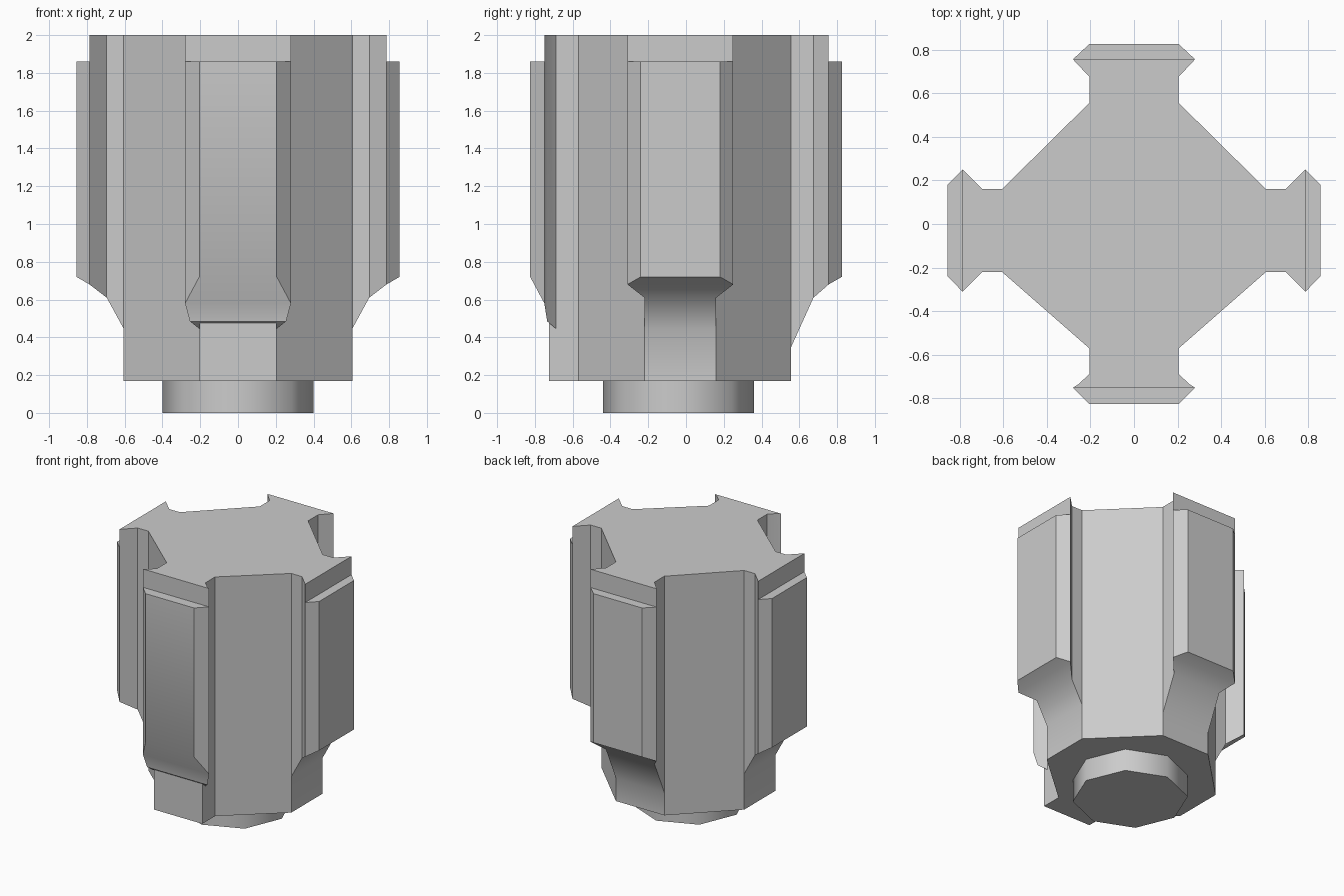
import bpy, bmesh, math

if "Cube" in bpy.data.objects:
    bpy.data.objects.remove(bpy.data.objects["Cube"])

TOP, LEDGE, BASE = 2.0, 1.86, 0.17
CY = -0.03  # side arms sit slightly forward


def face(bm, pts):
    bm.faces.new([bm.verts.new(p) for p in pts])


def loft(bm, place, rows, top, cap=False):
    """Skin rows of (reach, half width, bottom height) along one arm."""
    for (r0, w0, z0), (r1, w1, z1) in zip(rows, rows[1:]):
        for s in (-1, 1):
            face(bm, [place(r0, s * w0, z0), place(r1, s * w1, z1),
                      place(r1, s * w1, top), place(r0, s * w0, top)])
        for a, b in ((z0, z1), (top, top)):
            face(bm, [place(r0, -w0, a), place(r1, -w1, b),
                      place(r1, w1, b), place(r0, w0, a)])
    if cap:
        r, w, z = rows[-1]
        face(bm, [place(r, -w, z), place(r, w, z), place(r, w, top), place(r, -w, top)])


def arm(bm, place, inner, outer):
    loft(bm, place, inner, TOP)
    loft(bm, place, [inner[-1], outer], LEDGE, cap=True)
    r, w, _ = inner[-1]
    face(bm, [place(r, -w, LEDGE), place(r, w, LEDGE), place(r, w, TOP), place(r, -w, TOP)])


def finish(bm, name, angle):
    bmesh.ops.remove_doubles(bm, verts=bm.verts, dist=0.0005)
    bmesh.ops.recalc_face_normals(bm, faces=bm.faces)
    me = bpy.data.meshes.new(name)
    bm.to_mesh(me)
    bm.free()
    ob = bpy.data.objects.new(name, me)
    bpy.context.collection.objects.link(ob)
    bpy.ops.object.select_all(action='DESELECT')
    ob.select_set(True)
    bpy.context.view_layer.objects.active = ob
    bpy.ops.object.shade_smooth_by_angle(angle=math.radians(angle))


def right(r, w, z): return (r, CY + w, z)
def left(r, w, z): return (-r, CY + w, z)
def back(r, w, z): return (w, r, z)
def front(r, w, z): return (w, -r, z)


bm = bmesh.new()

# Core: eight-sided prism, open where the arms join
ring = [(0.605, CY - 0.19), (0.605, CY + 0.19), (0.205, 0.555), (-0.205, 0.555),
        (-0.605, CY + 0.19), (-0.605, CY - 0.19), (-0.205, -0.57), (0.205, -0.57)]
for z in (BASE, TOP):
    face(bm, [(x, y, z) for x, y in ring])
wall_top = {0: 0.445, 2: 0.345, 4: 0.445}
for i in range(8):
    if i == 6:
        continue
    (ax, ay), (bx, by) = ring[i], ring[(i + 1) % 8]
    t = wall_top.get(i, TOP)
    face(bm, [(ax, ay, BASE), (bx, by, BASE), (bx, by, t), (ax, ay, t)])

# Side arms with flared flanges
for place in (right, left):
    arm(bm, place, [(0.605, 0.19, 0.445), (0.695, 0.19, 0.61), (0.786, 0.28, 0.68)],
        (0.855, 0.21, 0.72))

# Back arm
arm(bm, back, [(0.555, 0.205, 0.345), (0.675, 0.205, 0.61), (0.755, 0.28, 0.68)],
    (0.825, 0.205, 0.72))

# Front arm: neck to the base, flange, and foot below the flange
loft(bm, front, [(0.57, 0.205, BASE), (0.688, 0.205, BASE)], TOP)
arm(bm, front, [(0.688, 0.205, 0.445), (0.735, 0.255, 0.485), (0.75, 0.28, 0.58)],
    (0.825, 0.205, 0.72))
loft(bm, front, [(0.688, 0.205, BASE), (0.725, 0.205, BASE)], 0.476, cap=True)
finish(bm, "fluted_body", 31)

# Base plug
bm = bmesh.new()
bmesh.ops.create_cone(bm, cap_ends=True, segments=8, radius1=0.4, radius2=0.4, depth=BASE)
bmesh.ops.translate(bm, verts=bm.verts, vec=(0, -0.04, BASE / 2))
finish(bm, "base_plug", 50)
